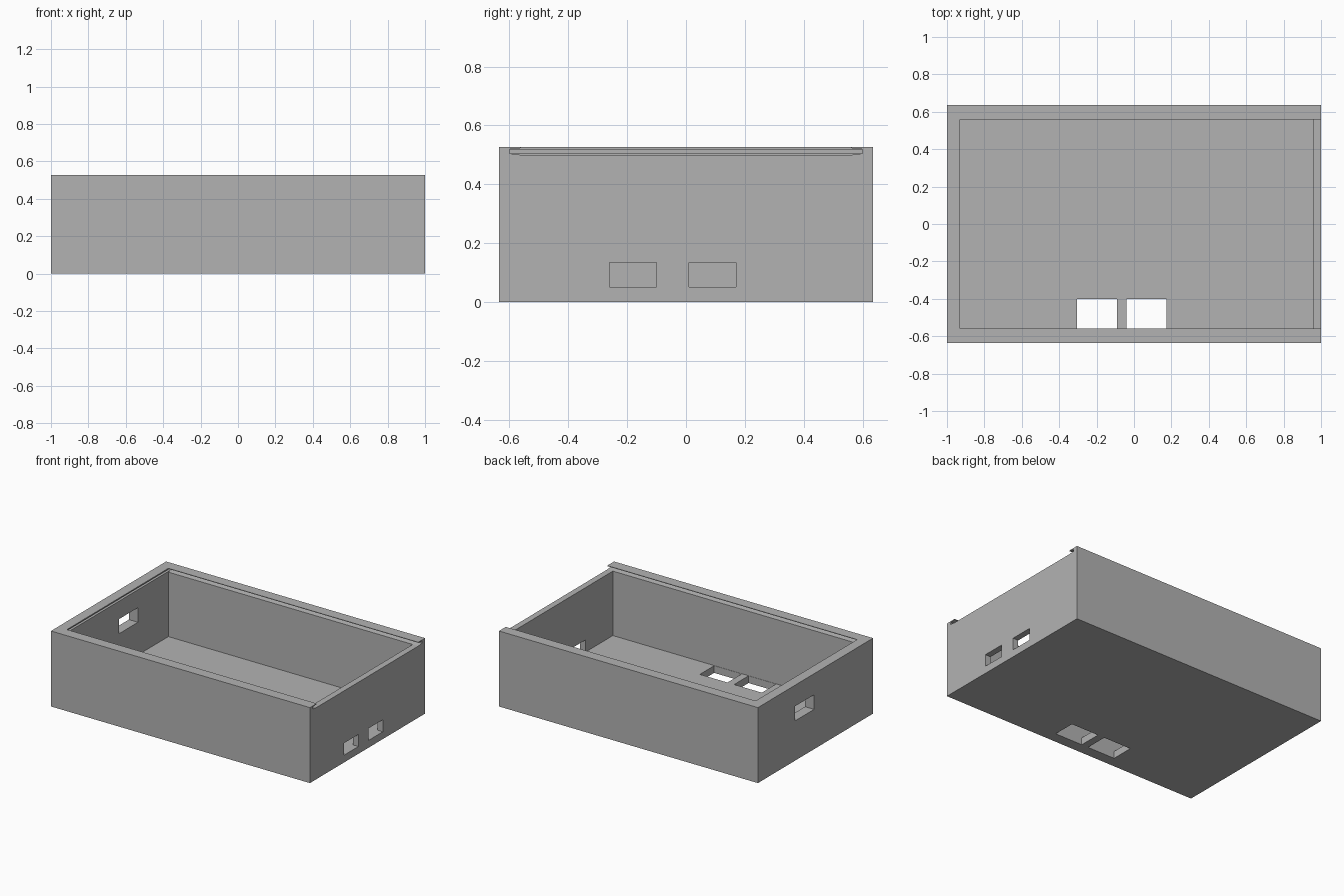
import bpy
import bmesh

cube = bpy.data.objects.get("Cube")
if cube:
    bpy.data.objects.remove(cube, do_unlink=True)

# Single grey material
grey = bpy.data.materials.new("plain grey")
grey.use_nodes = True
colour = (0.45, 0.45, 0.45, 1)
grey.diffuse_color = colour
grey.node_tree.nodes["Principled BSDF"].inputs["Base Color"].default_value = colour


def prism(name, profile, x0, x1):
    """Extrude a closed (y, z) profile along x."""
    bm = bmesh.new()
    face = bm.faces.new([bm.verts.new((x0, y, z)) for y, z in profile])
    ext = bmesh.ops.extrude_face_region(bm, geom=[face])
    moved = [v for v in ext["geom"] if isinstance(v, bmesh.types.BMVert)]
    bmesh.ops.translate(bm, verts=moved, vec=(x1 - x0, 0, 0))
    bmesh.ops.recalc_face_normals(bm, faces=bm.faces)
    mesh = bpy.data.meshes.new(name)
    bm.to_mesh(mesh)
    bm.free()
    mesh.materials.append(grey)
    obj = bpy.data.objects.new(name, mesh)
    bpy.context.scene.collection.objects.link(obj)
    return obj


def block(name, x0, x1, y0, y1, z0, z1):
    return prism(name, [(y0, z0), (y1, z0), (y1, z1), (y0, z1)], x0, x1)


# Outer shell
TOP, FLOOR, IN_Y = 0.527, 0.05, 0.56
case = block("open_case", -1, 1, -0.635, 0.635, 0, TOP)

# Inner cavity
cutters = [block("cavity_cutter", -0.93, 0.957, -IN_Y, IN_Y, FLOOR, 0.7)]

# Sliding lid channel, open at the left end, with tapered side grooves
half = [(IN_Y, 0.50), (0.60, 0.505), (0.60, 0.519), (IN_Y, 0.523), (IN_Y, 0.7)]
channel = half + [(-y, z) for y, z in reversed(half)]
cutters.append(prism("lid_channel_cutter", channel, -0.93, 1.1))
cutters.append(block("lid_end_groove_cutter", -0.965, -0.9, -0.6, 0.6, 0.505, 0.519))

# Two ports in the left wall
for y in (-0.26, 0.01):
    cutters.append(block("left_port_cutter", 0.9, 1.1, y, y + 0.16, 0.051, 0.135))

# One port in the right wall
cutters.append(block("right_port_cutter", -1.1, -0.9, 0.015, 0.225, 0.278, 0.38))

# Two openings in the floor along the front wall
for x in (-0.305, -0.04):
    cutters.append(block("floor_opening_cutter", x, x + 0.213, -0.558, -0.40, -0.1, 0.1))

# Cut, keep the finished mesh and discard the cutters
for cutter in cutters:
    cutter.hide_render = True
    mod = case.modifiers.new(cutter.name, "BOOLEAN")
    mod.operation = "DIFFERENCE"
    mod.solver = "EXACT"
    mod.object = cutter
bpy.context.view_layer.update()
graph = bpy.context.evaluated_depsgraph_get()
finished = bpy.data.meshes.new_from_object(case.evaluated_get(graph))
case.modifiers.clear()
case.data = finished
for cutter in cutters:
    bpy.data.objects.remove(cutter, do_unlink=True)
